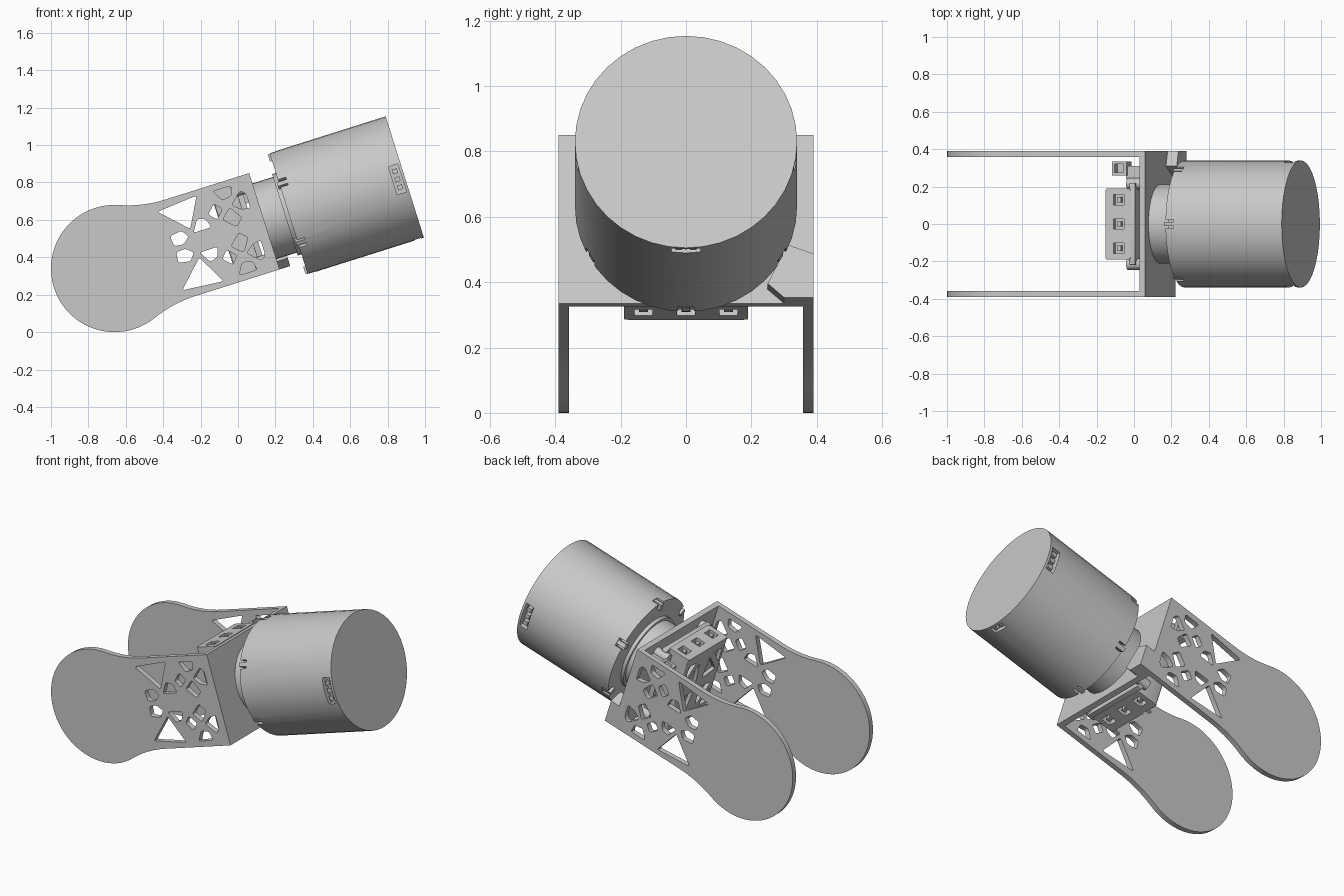
import bpy, bmesh, math
from mathutils import Matrix, Vector

if "Cube" in bpy.data.objects:
    bpy.data.objects.remove(bpy.data.objects["Cube"])

grey = bpy.data.materials.new("light_grey")
grey.use_nodes = True
colour = (0.58, 0.58, 0.58, 1)
grey.diffuse_color = colour
grey.node_tree.nodes["Principled BSDF"].inputs["Base Color"].default_value = colour

parts = []
AXES = {"x": lambda a, b, h: (h, a, b), "y": lambda a, b, h: (a, h, b), "z": lambda a, b, h: (a, b, h)}


def add_prism(bm, pts, lo, hi, axis, rounding=0):
    """Extrude a 2D outline between two heights, optionally rounding its corners."""
    place = AXES[axis]
    ends = [[bm.verts.new(place(a, b, h)) for a, b in pts] for h in (lo, hi)]
    n = len(pts)
    faces = [bm.faces.new(ring) for ring in ends]
    for i in range(n):
        j = (i + 1) % n
        faces.append(bm.faces.new((ends[0][i], ends[0][j], ends[1][j], ends[1][i])))
    bmesh.ops.recalc_face_normals(bm, faces=faces)
    if rounding:
        edges = [bm.edges.get((ends[0][i], ends[1][i])) for i in range(n)]
        bmesh.ops.bevel(bm, geom=edges, offset=rounding, segments=3, profile=0.5, affect="EDGES")


def finish(name, bm):
    mesh = bpy.data.meshes.new(name)
    bm.to_mesh(mesh)
    bm.free()
    mesh.materials.append(grey)
    obj = bpy.data.objects.new(name, mesh)
    bpy.context.scene.collection.objects.link(obj)
    parts.append(obj)
    return obj


def prism(name, pts, lo, hi, axis, rounding=0):
    bm = bmesh.new()
    add_prism(bm, pts, lo, hi, axis, rounding)
    return finish(name, bm)


def rect(a0, a1, b0, b1):
    return [(a0, b0), (a1, b0), (a1, b1), (a0, b1)]


def circle(r, n=40, a=0, b=0):
    return [(a + r * math.cos(math.tau * i / n), b + r * math.sin(math.tau * i / n)) for i in range(n)]


def cut(obj, bm):
    """Subtract a temporary cutter from a part."""
    tool = finish("cutter", bm)
    parts.remove(tool)
    tool.hide_render = True
    mod = obj.modifiers.new("cut", "BOOLEAN")
    mod.operation, mod.solver, mod.object = "DIFFERENCE", "EXACT", tool
    bpy.context.view_layer.objects.active = obj
    bpy.ops.object.modifier_apply(modifier=mod.name)
    bpy.data.objects.remove(tool)


# Everything is built along x from the pivot disc, then tilted at the end.
R, HALF, WEB = 0.34, 0.27, 0.84

# Side plate outline: disc, concave fillet, straight arm
start = 0.37
fillet = (start ** 2 + HALF ** 2 - R ** 2) / (2 * (R - HALF))
touch = math.atan2(HALF + fillet, start)
upper = [(WEB, HALF)]
for i in range(9):
    ang = -math.pi / 2 + (touch - math.pi / 2) * i / 8
    upper.append((start + fillet * math.cos(ang), HALF + fillet + fillet * math.sin(ang)))
disc = [(R * math.cos(touch + (math.tau - 2 * touch) * i / 44),
         R * math.sin(touch + (math.tau - 2 * touch) * i / 44)) for i in range(1, 44)]
outline = upper + disc + [(a, -b) for a, b in reversed(upper)]

# Lattice openings on the upper half of a plate, mirrored below
holes = [
    [(0.31, 0.22), (0.535, 0.24), (0.45, 0.08)],
    [(0.335, 0.075), (0.40, 0.085), (0.43, 0.045), (0.39, 0.012), (0.34, 0.018)],
    [(0.46, 0.055), (0.50, 0.12), (0.545, 0.105), (0.56, 0.055)],
    [(0.565, 0.125), (0.61, 0.17), (0.645, 0.13), (0.60, 0.085)],
    [(0.625, 0.235), (0.725, 0.235), (0.715, 0.185), (0.66, 0.175)],
    [(0.70, 0.135), (0.765, 0.195), (0.79, 0.17), (0.79, 0.09), (0.74, 0.10)],
    [(0.63, 0.075), (0.685, 0.125), (0.73, 0.055), (0.69, 0.018)],
]
for side, label in ((-1, "front"), (1, "back")):
    lo, hi = sorted((side * 0.358, side * 0.39))
    plate = prism(label + "_side_plate", outline, lo, hi, "y")
    bm = bmesh.new()
    for hole in holes:
        for flip in (1, -1):
            add_prism(bm, [(a, b * flip) for a, b in hole], lo - 0.05, hi + 0.05, "y", 0.011)
    cut(plate, bm)

# Cross web joining the plates, with the corner tab
prism("cross_web", rect(-0.36, 0.36, -HALF, HALF), WEB - 0.032, WEB, "x")
prism("corner_tab", [(0.25, -0.225), (0.30, -HALF), (0.39, -HALF), (0.39, -0.13), (0.31, -0.10)],
      WEB - 0.001, WEB + 0.06, "x")

# Electronics box with three sockets at each end and recessed vents
box = prism("electronics_box", [(0.61, -0.19), (0.75, -0.19), (0.75, 0.19), (0.61, 0.19)], -0.25, 0.25, "z", 0.012)
bm = bmesh.new()
for y in (-0.13, 0, 0.13):
    for end in (-1, 1):
        lo, hi = sorted((end * 0.21, end * 0.3))
        add_prism(bm, rect(0.655, 0.715, y - 0.028, y + 0.028), lo, hi, "z")
for sy in (-1, 1):
    for sz in (-1, 1):
        add_prism(bm, [(sy * 0.03, sz * 0.03), (sy * 0.15, sz * 0.05), (sy * 0.05, sz * 0.17)], 0.5, 0.63, "x", 0.01)
        add_prism(bm, [(sy * 0.16, sz * 0.09), (sy * 0.16, sz * 0.19), (sy * 0.085, sz * 0.19)], 0.5, 0.63, "x", 0.01)
cut(box, bm)
bm = bmesh.new()
for y in (-0.13, 0, 0.13):
    for end in (-1, 1):
        lo, hi = sorted((end * 0.205, end * 0.245))
        add_prism(bm, rect(0.675, 0.695, y - 0.014, y + 0.014), lo, hi, "z")
finish("socket_pins", bm)
prism("circuit_board", rect(-0.22, 0.22, -0.245, 0.245), 0.745, 0.775, "x", 0.01)
bm = bmesh.new()
for y in (-0.215, 0.215):
    for z in (-0.2, 0.2):
        add_prism(bm, circle(0.03, 16, y, z), 0.72, 0.81, "x")
finish("standoffs", bm)

# Cable connector beside the box
plug = prism("side_connector", rect(0.64, 0.72, 0.26, 0.335), 0.13, 0.225, "z")
bm = bmesh.new()
add_prism(bm, rect(0.655, 0.705, 0.275, 0.32), 0.18, 0.26, "z")
cut(plug, bm)
prism("connector_base", rect(0.71, 0.81, 0.24, 0.31), 0.12, 0.2, "z")

# Output hub and collar
prism("output_hub", circle(0.212), WEB - 0.001, 0.98, "x")
prism("hub_collar", circle(0.228), 0.955, 0.98, "x")

# Motor housing with ports near the outer end and clip notches at the inner rim
BACK, FRONT = 0.976, 1.627
motor = prism("motor_housing", circle(R), BACK, FRONT, "x")
bm = bmesh.new()
for side in (-1, 1):
    lo, hi = sorted((side * 0.30, side * 0.4))
    add_prism(bm, rect(1.56, 1.612, -0.078, 0.078), lo, hi, "y")
add_prism(bm, rect(1.575, 1.612, -0.045, 0.045), -0.4, -0.31, "z")
cut(motor, bm)

bm = bmesh.new()
for side in (-1, 1):
    lo, hi = sorted((side * 0.295, side * 0.328))
    for z in (-0.045, 0.0, 0.045):
        add_prism(bm, rect(1.572, 1.6, z - 0.013, z + 0.013), lo, hi, "y")
for y in (-0.022, 0.022):
    add_prism(bm, rect(1.585, 1.602, y - 0.01, y + 0.01), -0.332, -0.305, "z")
finish("port_pins", bm)


def around(bm, box_args):
    """Repeat a block six times around the motor axis."""
    for k in range(6):
        old = set(bm.verts)
        add_prism(bm, *box_args)
        new = [v for v in bm.verts if v not in old]
        bmesh.ops.rotate(bm, verts=new, cent=Vector(), matrix=Matrix.Rotation(k * math.pi / 3, 3, "X"))


bm = bmesh.new()
around(bm, (rect(0.95, 1.02, -0.025, 0.025), 0.30, 0.4, "z"))
cut(motor, bm)
bm = bmesh.new()
around(bm, (rect(0.965, 1.025, -0.012, 0.012), 0.295, 0.335, "z"))
finish("rim_clips", bm)

# Tilt the assembly into place and smooth the rounded parts
tilt = Matrix.Translation((-0.66, 0, 0.34)) @ Matrix.Rotation(math.radians(-17.5), 4, "Y")
bpy.ops.object.select_all(action="DESELECT")
for obj in parts:
    obj.data.transform(tilt)
    obj.select_set(True)
bpy.context.view_layer.objects.active = parts[0]
bpy.ops.object.shade_smooth_by_angle(angle=math.radians(30))
